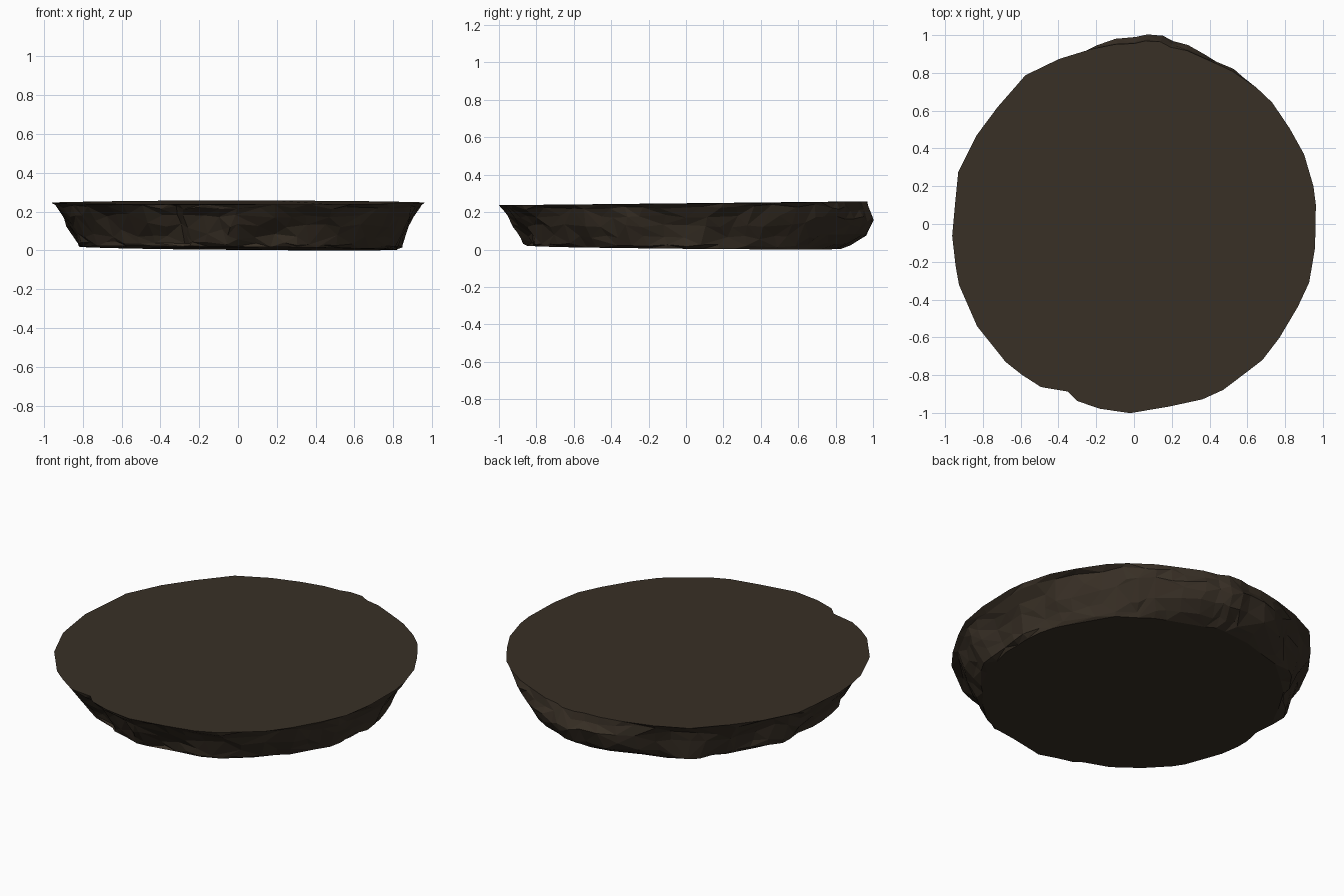
import bpy, bmesh, math, random
from mathutils import Vector, noise

if "Cube" in bpy.data.objects:
    bpy.data.objects.remove(bpy.data.objects["Cube"])

random.seed(4)

# Rough rim outline seen from above, counter-clockwise from the front
RIM = [(0, -1), (.21, -.96), (.36, -.93), (.5, -.86), (.68, -.72), (.8, -.56),
       (.88, -.41), (.94, -.25), (.96, 0), (.95, .2), (.9, .37), (.81, .53),
       (.71, .68), (.6, .77), (.53, .83), (.38, .91), (.2, .97), (.12, 1),
       (0, .99), (-.2, .96), (-.4, .88), (-.57, .79), (-.68, .66), (-.77, .55),
       (-.88, .38), (-.94, .22), (-.96, -.02), (-.95, -.22), (-.89, -.42),
       (-.8, -.58), (-.68, -.73), (-.5, -.86), (-.33, -.9), (-.27, -.95),
       (-.1, -.985)]

# Side profiles from top to bottom: (height fraction, radius scale)
PLAIN = [(1, 1), (.92, .99), (.72, .95), (.5, .92), (.25, .885), (.08, .87), (0, .845)]
BACK = [(1, .965), (.85, .98), (.65, 1), (.5, .985), (.3, .96), (.12, .89), (0, .82)]


def top_z(x, y):
    return .257 + .009 * y + .006 * max(0, y - .5)


def bottom_z(x, y):
    return .022 - .009 * x - .01 * y


# Subdivide the rim with small chips
outline = []
for a, b in zip(RIM, RIM[1:] + RIM[:1]):
    a, b = Vector(a), Vector(b)
    outline += [a, (a + b) / 2 * random.uniform(.997, 1.012)]

bm = bmesh.new()
rings = []
for i in range(len(PLAIN)):
    ring = []
    for p in outline:
        ang = math.atan2(p.y, p.x)
        w = max(0, min(1, (math.sin(ang + .15) - .8) / .18))   # bulging back
        f = PLAIN[i][0] * (1 - w) + BACK[i][0] * w
        s = PLAIN[i][1] * (1 - w) + BACK[i][1] * w
        q = p * s
        if 0 < i < len(PLAIN) - 1:
            # chunky broken stone facets
            n = noise.noise(Vector((p.x * 4, p.y * 4, f * 1.6 + 3)))
            d, _ = noise.voronoi(Vector((p.x * 4, p.y * 4, f * 1.2)))
            k = .045 * n + .05 * (.4 - d[0])
            k = min(k, .012) if i < 3 else k
            q *= 1 + k * (1 - .6 * w)
            q *= min(1, p.length * 1.0 / q.length)
            f += random.uniform(-.04, .04)
            ang_j = random.uniform(-.015, .015)
            q = Vector((q.x - q.y * ang_j, q.y + q.x * ang_j))
        elif i:
            q *= 1 + .03 * noise.noise(Vector((p.x * 4, p.y * 4, 9)))
        lo, hi = bottom_z(*q), top_z(*q)
        ring.append(bm.verts.new((q.x, q.y, lo + (hi - lo) * f)))
    rings.append(ring)

# Side walls, split along varied diagonals
n = len(outline)
for up, dn in zip(rings, rings[1:]):
    for j in range(n):
        k = (j + 1) % n
        a, b, c, d = up[j], dn[j], dn[k], up[k]
        tris = ((a, b, c), (a, c, d)) if random.random() < .5 else ((a, b, d), (b, c, d))
        for t in tris:
            bm.faces.new(t)

# Flat top and underside
bm.faces.new(rings[0])
bm.faces.new(rings[-1][::-1])
bmesh.ops.recalc_face_normals(bm, faces=bm.faces[:])

# Sit exactly on the ground
low = min(v.co.z for v in bm.verts)
for v in bm.verts:
    v.co.z -= low

mesh = bpy.data.meshes.new("stone_slab")
bm.to_mesh(mesh)
bm.free()
slab = bpy.data.objects.new("stone_slab", mesh)
bpy.context.collection.objects.link(slab)

# Merge some triangles into larger, irregular facets
dec = slab.modifiers.new("facets", 'DECIMATE')
dec.ratio = .65

mat = bpy.data.materials.new("dark brown stone")
mat.diffuse_color = (.040, .029, .019, 1)
mat.use_nodes = True
mat.node_tree.nodes["Principled BSDF"].inputs["Base Color"].default_value = mat.diffuse_color
mesh.materials.append(mat)
